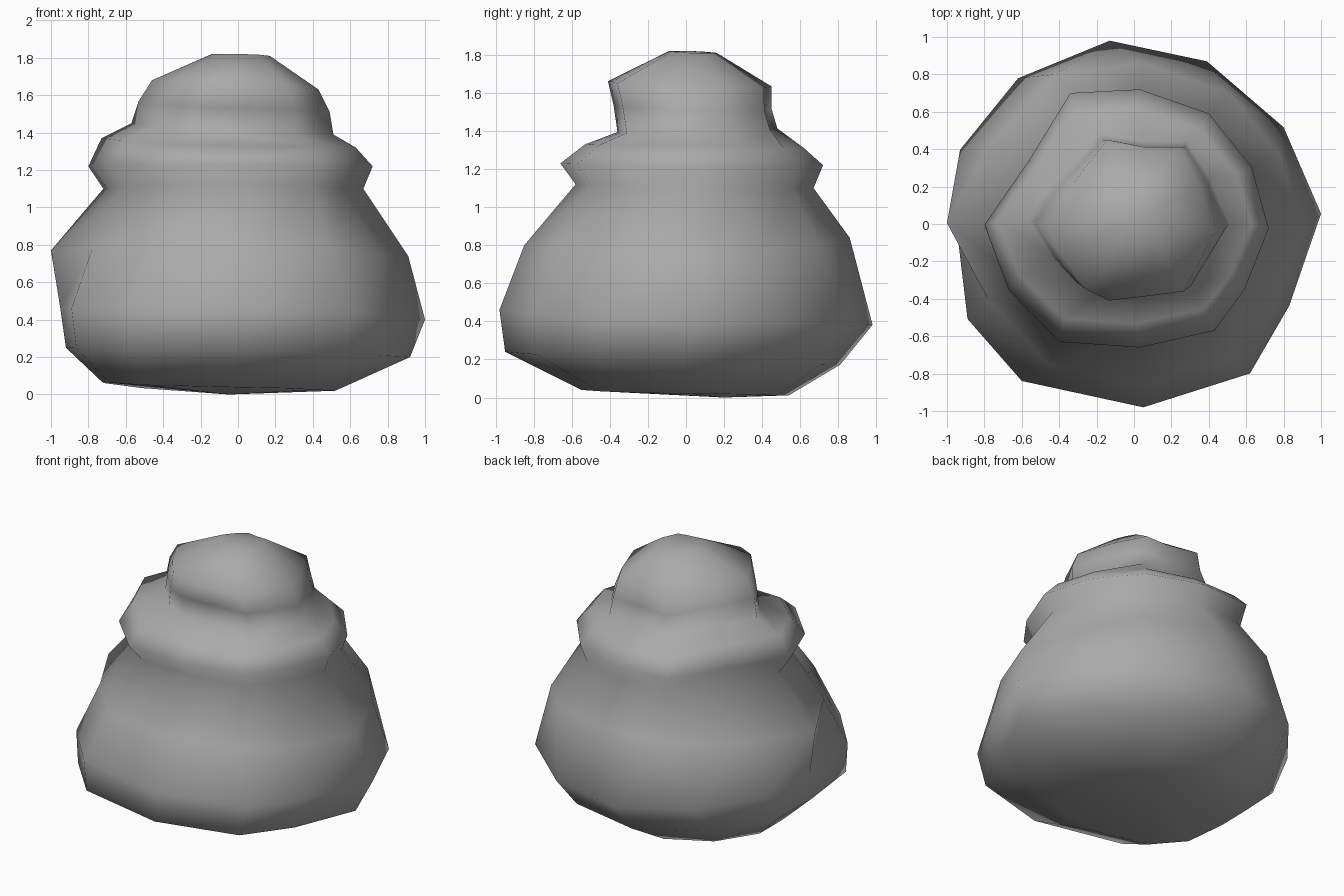
import bpy, bmesh

if "Cube" in bpy.data.objects:
    bpy.data.objects.remove(bpy.data.objects["Cube"])

# Twelve-sided cross-sections, counter-clockwise from the right
BELLY = [(1, .06), (.8, .52), (.39, .87), (-.13, .98), (-.62, .78), (-.93, .4),
         (-.95, 0), (-.89, -.5), (-.6, -.83), (.05, -.97), (.62, -.79), (.83, -.43)]
SHOULDER = [(.91, -.03), (.77, .38), (.51, .7), (.04, .86), (-.42, .8), (-.78, .41),
            (-1, 0), (-.78, -.41), (-.46, -.76), (.04, -.86), (.5, -.73), (.75, -.42)]
COLLAR = [(.72, -.02), (.63, .31), (.4, .6), (.03, .73), (-.34, .71), (-.56, .35),
          (-.8, 0), (-.67, -.35), (-.4, -.63), (.03, -.66), (.43, -.57), (.59, -.35)]
HEAD = [(.49, -.03), (.39, .22), (.27, .42), (.06, .42), (-.18, .46), (-.4, .22),
        (-.55, 0), (-.43, -.2), (-.31, -.34), (-.17, -.4), (.03, -.38), (.3, -.35)]

# Rings bottom to top: section, x range, y range,
# then heights at left, right, front and back
RINGS = [
    (BELLY, -.73, .52, -.55, .54, .07, .02, .04, .01),
    (BELLY, -.92, .92, -.95, .81, .25, .20, .24, .17),
    (BELLY, -.95, 1.0, -.98, .98, .46, .40, .46, .38),
    (SHOULDER, -1.0, .91, -.85, .86, .77, .74, .80, .84),
    (COLLAR, -.72, .67, -.58, .67, 1.10, 1.10, 1.12, 1.10),
    (COLLAR, -.80, .72, -.66, .72, 1.22, 1.22, 1.23, 1.22),
    (COLLAR, -.73, .63, -.53, .62, 1.37, 1.32, 1.33, 1.31),
    (HEAD, -.57, .51, -.36, .48, 1.45, 1.39, 1.39, 1.41),
    (HEAD, -.53, .49, -.38, .45, 1.57, 1.51, 1.53, 1.51),
    (HEAD, -.46, .43, -.41, .45, 1.68, 1.63, 1.66, 1.63),
    (HEAD, -.14, .17, -.09, .16, 1.82, 1.81, 1.82, 1.81),
]


def fit(v, values, lo, hi):
    a, b = min(values), max(values)
    return lo + (v - a) / (b - a) * (hi - lo)


def add_ring(bm, section, x0, x1, y0, y1, zl, zr, zf, zb):
    xs, ys = zip(*section)
    ring = []
    for px, py in section:
        u, v = fit(px, xs, -1, 1), fit(py, ys, -1, 1)
        # blend the side heights with the front and back heights
        wx, wy = u * u, v * v
        z = ((zr if u > 0 else zl) * wx + (zb if v > 0 else zf) * wy) / (wx + wy)
        ring.append(bm.verts.new((fit(px, xs, x0, x1), fit(py, ys, y0, y1), z)))
    return ring


# Loft the body through all rings and cap both ends
bm = bmesh.new()
loops = [add_ring(bm, *r) for r in RINGS]
for low, high in zip(loops, loops[1:]):
    for i in range(12):
        j = (i + 1) % 12
        bm.faces.new((low[i], low[j], high[j], high[i]))
base = bm.verts.new((-.05, .2, 0))
crown = bm.verts.new((0, .03, 1.82))
for i in range(12):
    j = (i + 1) % 12
    bm.faces.new((base, loops[0][j], loops[0][i]))
    bm.faces.new((crown, loops[-1][i], loops[-1][j]))
bmesh.ops.recalc_face_normals(bm, faces=bm.faces)
for f in bm.faces:
    f.smooth = True
mesh = bpy.data.meshes.new("tiered_body")
bm.to_mesh(mesh)
bm.free()
body = bpy.data.objects.new("tiered_body", mesh)
bpy.context.collection.objects.link(body)

# Slightly darker grey surface
grey = bpy.data.materials.new("grey")
grey.diffuse_color = (.4, .4, .4, 1)
grey.use_nodes = True
grey.node_tree.nodes["Principled BSDF"].inputs["Base Color"].default_value = grey.diffuse_color
mesh.materials.append(grey)
